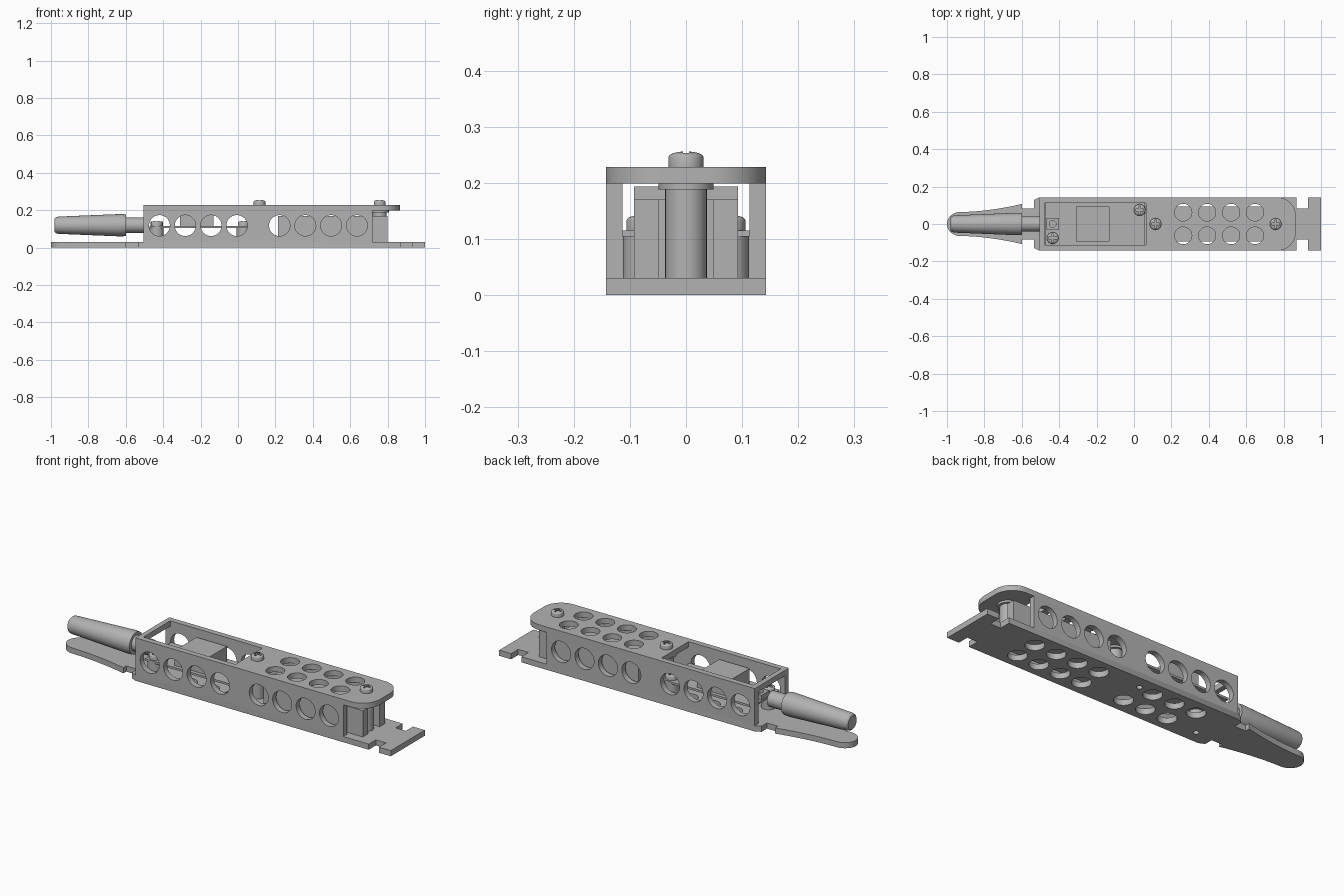
import bpy, bmesh, math
from mathutils import Matrix

cube = bpy.data.objects.get("Cube")
if cube:
    bpy.data.objects.remove(cube, do_unlink=True)

grey = bpy.data.materials.new("plain grey")
grey.use_nodes = True
COLOUR = (0.45, 0.45, 0.45, 1)
grey.diffuse_color = COLOUR
grey.node_tree.nodes["Principled BSDF"].inputs["Base Color"].default_value = COLOUR

BASE, ROOF, TOP = 0.03, 0.199, 0.228   # floor top, lid underside, lid top
HALF = 0.143                           # half width of the body
WALL = 0.03


def finish(name, bm, smooth=False):
    bmesh.ops.recalc_face_normals(bm, faces=bm.faces)
    mesh = bpy.data.meshes.new(name)
    bm.to_mesh(mesh)
    bm.free()
    mesh.materials.append(grey)
    obj = bpy.data.objects.new(name, mesh)
    bpy.context.collection.objects.link(obj)
    if smooth:
        shade(obj)
    return obj


def shade(obj):
    bpy.ops.object.select_all(action='DESELECT')
    obj.select_set(True)
    bpy.context.view_layer.objects.active = obj
    bpy.ops.object.shade_smooth_by_angle(angle=math.radians(30))


def add_box(bm, x0, x1, y0, y1, z0, z1):
    size = Matrix.Diagonal((x1 - x0, y1 - y0, z1 - z0, 1))
    place = Matrix.Translation(((x0 + x1) / 2, (y0 + y1) / 2, (z0 + z1) / 2))
    bmesh.ops.create_cube(bm, size=1, matrix=place @ size)


def box(name, *limits):
    bm = bmesh.new()
    add_box(bm, *limits)
    return finish(name, bm)


def add_cylinder(bm, centre, radius, length, axis='Z'):
    turn = Matrix.Rotation(math.pi / 2, 4, 'X') if axis == 'Y' else Matrix()
    bmesh.ops.create_cone(bm, cap_ends=True, segments=40, radius1=radius, radius2=radius,
                          depth=length, matrix=Matrix.Translation(centre) @ turn)


def cylinder(name, x, y, radius, z0, z1):
    bm = bmesh.new()
    add_cylinder(bm, (x, y, (z0 + z1) / 2), radius, z1 - z0)
    return finish(name, bm, True)


def plate(name, outline, z0, z1):
    bm = bmesh.new()
    face = bm.faces.new([bm.verts.new((x, y, z0)) for x, y in outline])
    moved = bmesh.ops.extrude_face_region(bm, geom=[face])["geom"]
    bmesh.ops.translate(bm, vec=(0, 0, z1 - z0),
                        verts=[v for v in moved if isinstance(v, bmesh.types.BMVert)])
    return finish(name, bm)


def lathe(name, profile, matrix):
    # profile holds (radius, height) pairs, closed on the axis at both ends
    bm = bmesh.new()
    verts = [bm.verts.new((r, 0, h)) for r, h in profile]
    edges = [bm.edges.new(pair) for pair in zip(verts, verts[1:])]
    bmesh.ops.spin(bm, geom=verts + edges, cent=(0, 0, 0), axis=(0, 0, 1),
                   angle=2 * math.pi, steps=40)
    bmesh.ops.remove_doubles(bm, verts=bm.verts, dist=0.0002)
    bm.transform(matrix)
    return finish(name, bm, True)


def cut(obj, bm):
    tool = finish("cutter", bm)
    tool.hide_render = True
    mod = obj.modifiers.new("cut", 'BOOLEAN')
    mod.operation, mod.solver, mod.object = 'DIFFERENCE', 'EXACT', tool
    graph = bpy.context.evaluated_depsgraph_get()
    mesh = bpy.data.meshes.new_from_object(obj.evaluated_get(graph))
    obj.modifiers.clear()
    obj.data = mesh
    bpy.data.objects.remove(tool, do_unlink=True)
    shade(obj)


# Base: notched tail, long floor and tapering rounded tongue
half = [(1, HALF), (0.93, HALF), (0.93, 0.083), (0.87, 0.083), (0.87, HALF),
        (-0.505, HALF), (-0.535, 0.128), (-0.535, 0.083), (-0.6, 0.083), (-0.6, 0.107)]
for i in range(1, 11):
    t = i / 10
    half.append((-0.6 - 0.33 * t, 0.064 + 0.043 * (1 - t) ** 1.8))
for i in range(1, 10):
    a = math.pi / 2 * i / 10
    half.append((-0.93 - 0.07 * math.sin(a), 0.064 * math.cos(a)))
outline = half + [(-1, 0)] + [(x, -y) for x, y in reversed(half)]
base = plate("base_plate", outline, 0, BASE)

bm = bmesh.new()
lid_holes = [(0.263 + 0.128 * i, s * 0.062) for i in range(4) for s in (-1, 1)]
floor_holes = [(-0.06 - 0.13 * i, 0.062) for i in range(3)]
floor_holes += [(0.01 - 0.13 * i, -0.062) for i in range(3)]
for x, y in lid_holes + floor_holes:
    add_cylinder(bm, (x, y, 0.015), 0.046, 0.1)
board_screws = [(0.03, 0.075), (-0.435, -0.075)]
for x, y in board_screws:
    add_cylinder(bm, (x, y, 0), 0.014, 0.04)
cut(base, bm)

# Lid: rounded free end, rows of round holes and a window over the board
END, R = 0.865, 0.1
corner = [(END - R + R * math.sin(a), HALF - R + R * math.cos(a))
          for a in [math.pi / 2 * i / 12 for i in range(13)]]
outline = [(-0.505, HALF)] + corner + [(x, -y) for x, y in reversed(corner)] + [(-0.505, -HALF)]
lid = plate("lid", outline, ROOF, TOP)
bm = bmesh.new()
for x, y in lid_holes:
    add_cylinder(bm, (x, y, ROOF), 0.046, 0.2)
add_box(bm, -0.478, 0.064, -0.113, 0.113, ROOF - 0.1, TOP + 0.1)
cut(lid, bm)

# Side walls with round holes
for side, s in (("left", 1), ("right", -1)):
    ys = sorted((s * HALF, s * (HALF - WALL)))
    wall = box(side + "_wall", -0.505, 0.72, *ys, BASE, ROOF)
    bm = bmesh.new()
    for start in (-0.42, 0.222):
        for i in range(4):
            add_cylinder(bm, (start + 0.138 * i, s * HALF, 0.118), 0.056, 0.2, 'Y')
    cut(wall, bm)

# Inner block with two prongs around the end post
bm = bmesh.new()
add_box(bm, 0.215, 0.8, -0.093, 0.093, BASE, 0.17)
block = finish("inner_block", bm)
bm = bmesh.new()
add_box(bm, 0.705, 0.9, -0.049, 0.049, 0, 0.3)
cut(block, bm)

# Posts that carry the lid
for i, x in enumerate((0.115, 0.757)):
    cylinder(f"lid_post_{i + 1}", x, 0, 0.037, BASE, 0.188)
    cylinder(f"post_washer_{i + 1}", x, 0, 0.049, 0.188, ROOF)

# Circuit board, its parts and its stand-offs
box("circuit_board", -0.472, 0.058, -0.113, 0.113, 0.104, 0.115)
box("board_module", -0.31, -0.13, -0.093, 0.093, 0.115, 0.193)
socket = box("board_socket", -0.468, -0.402, -0.033, 0.033, 0.115, 0.14)
bm = bmesh.new()
add_cylinder(bm, (-0.435, 0, 0.14), 0.018, 0.03)
cut(socket, bm)
for i, (x, y) in enumerate(board_screws):
    cylinder(f"stand_off_{i + 1}", x, y, 0.037, BASE, 0.104)


# Domed screws with cross slots
def screw(name, x, y, z):
    r = 0.031
    profile = [(0, 0), (r, 0), (r, 0.018)]
    profile += [(r * math.cos(a), 0.018 + 0.01 * math.sin(a))
                for a in [math.pi / 2 * i / 6 for i in range(1, 6)]]
    head = lathe(name, profile + [(0, 0.028)], Matrix.Translation((x, y, z)))
    for along, across in ((0.022, 0.005), (0.005, 0.022)):
        bm = bmesh.new()
        add_box(bm, x - along, x + along, y - across, y + across, z + 0.016, z + 0.05)
        cut(head, bm)


screw("lid_screw_front", 0.115, 0, TOP)
screw("lid_screw_end", 0.757, 0, TOP)
for i, (x, y) in enumerate(board_screws):
    screw(f"board_screw_{i + 1}", x, y, 0.115)

# Tapered cable sleeve with a narrower neck
profile = [(0, 0), (0.041, 0), (0.041, 0.095), (0.058, 0.095), (0.06, 0.12), (0.046, 0.455),
           (0.043, 0.468), (0.036, 0.475), (0, 0.475)]
lathe("cable_sleeve", profile,
      Matrix.Translation((-0.505, 0, 0.12)) @ Matrix.Rotation(-math.pi / 2, 4, 'Y'))
